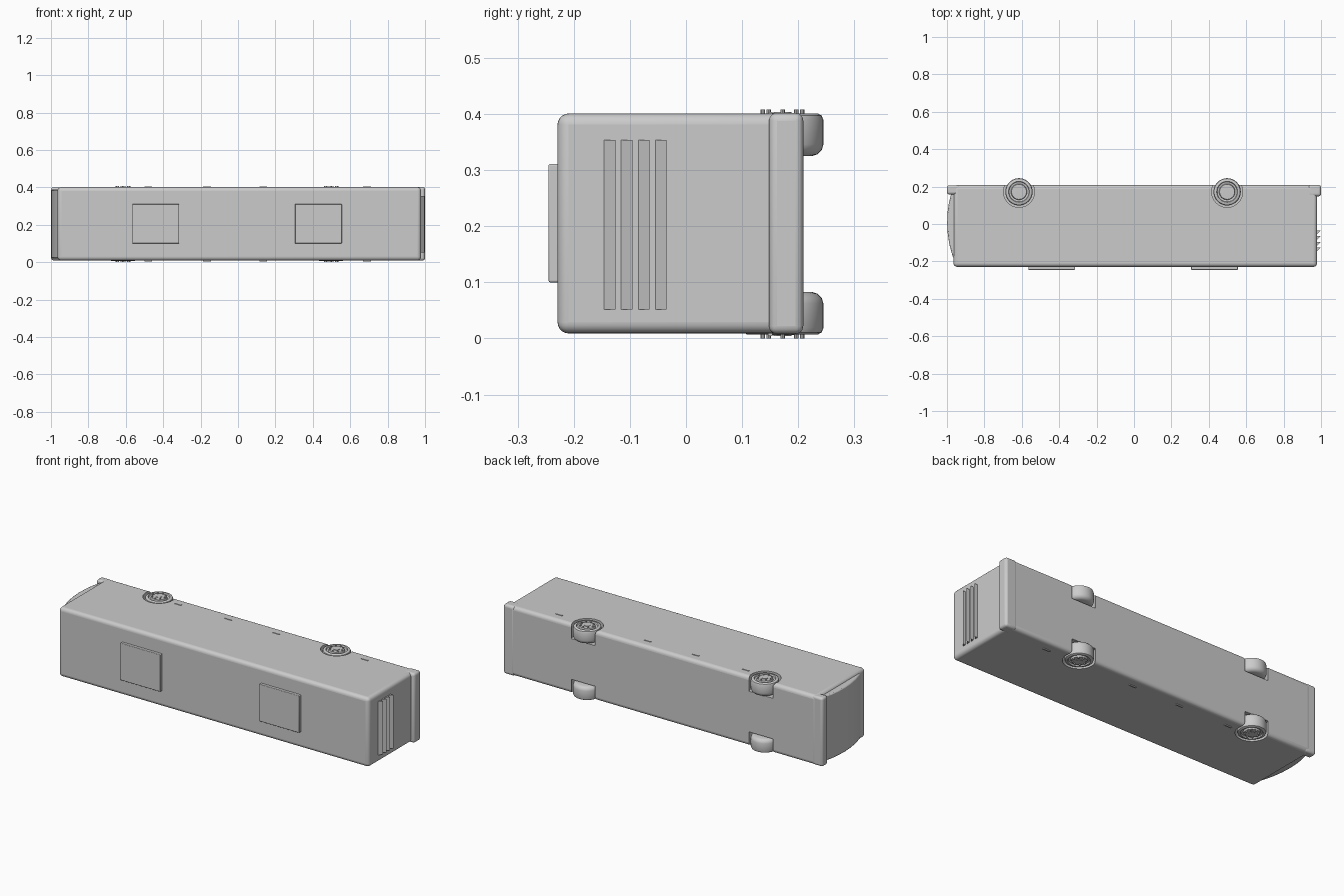
import bpy, bmesh, math
from mathutils import Matrix, Vector

if "Cube" in bpy.data.objects:
    bpy.data.objects.remove(bpy.data.objects["Cube"])

ZC = 0.204  # mid-width of the coach, which lies on its side (roof towards -y)


def finish(name, bm):
    bmesh.ops.recalc_face_normals(bm, faces=bm.faces)
    me = bpy.data.meshes.new(name)
    bm.to_mesh(me)
    bm.free()
    ob = bpy.data.objects.new(name, me)
    bpy.context.collection.objects.link(ob)
    return ob


def smooth(ob, angle=35):
    bpy.ops.object.select_all(action='DESELECT')
    ob.select_set(True)
    bpy.context.view_layer.objects.active = ob
    bpy.ops.object.shade_smooth_by_angle(angle=math.radians(angle))


def bevel(ob, width, segments=4):
    m = ob.modifiers.new("bevel", 'BEVEL')
    m.width, m.segments, m.limit_method = width, segments, 'ANGLE'
    m.angle_limit = math.radians(40)


def box(name, lo, hi, r=0.0, segs=4):
    bm = bmesh.new()
    bmesh.ops.create_cube(bm, size=1)
    lo, hi = Vector(lo), Vector(hi)
    for v in bm.verts:
        v.co = Vector([(lo[i] + hi[i]) / 2 + v.co[i] * (hi[i] - lo[i]) for i in range(3)])
    ob = finish(name, bm)
    if r:
        bevel(ob, r, segs)
        smooth(ob)
    return ob


def prism(name, pts, z0, z1):
    bm = bmesh.new()
    f = bm.faces.new([bm.verts.new((x, y, z0)) for x, y in pts])
    g = bmesh.ops.extrude_face_region(bm, geom=[f])
    bmesh.ops.translate(bm, vec=(0, 0, z1 - z0),
                        verts=[e for e in g['geom'] if isinstance(e, bmesh.types.BMVert)])
    return finish(name, bm)


def add_cylinder(bm, x, y, z0, z1, r, n):
    bmesh.ops.create_cone(bm, cap_ends=True, segments=n, radius1=r, radius2=r, depth=z1 - z0,
                          matrix=Matrix.Translation((x, y, (z0 + z1) / 2)))


# Main shell
body = box("body", (-0.965, -0.229, 0.009), (0.979, 0.208, 0.401), 0.02, 5)

# Bowed windscreen front
curve = [(-0.90, -0.222), (-0.945, -0.222), (-0.955, -0.21), (-0.972, -0.165), (-0.987, -0.11),
         (-0.996, -0.05), (-0.999, 0.0), (-0.997, 0.06), (-0.99, 0.11), (-0.978, 0.16),
         (-0.978, 0.19), (-0.90, 0.19)]
front = prism("windscreen_front", curve, 0.02, 0.388)
bevel(front, 0.006, 2)
smooth(front)

# Bumpers
box("front_bumper", (-1.0, 0.158, 0.010), (-0.93, 0.207, 0.400), 0.013)
box("rear_bumper", (0.93, 0.148, 0.008), (1.0, 0.209, 0.402), 0.014)

# Roof air units
for i, x in enumerate((-0.565, 0.305)):
    box(f"roof_unit_{i}", (x, -0.245, 0.100), (x + 0.25, -0.22, 0.311), 0.003, 2)

# Rear engine louvres
for i in range(4):
    y = -0.146 + i * 0.0305
    prism(f"louvre_{i}", [(0.975, y), (0.979, y), (0.998, y + 0.02), (0.975, y + 0.02)],
          0.052, 0.354)

# Wheels, hubs and wheel wells
R, WY = 0.073, 0.172
tyre_profile = [(0.0, 0.076), (0.052, 0.076), (0.062, 0.073), (0.070, 0.065), (0.073, 0.055),
                (0.073, 0.012), (0.070, 0.004), (0.063, 0.0), (0.056, 0.0),
                (0.053, 0.007), (0.043, 0.009), (0.040, 0.0), (0.0, -0.001)]
for axle, x in (("front", -0.615), ("rear", 0.498)):
    for side, s in (("left", 1), ("right", -1)):
        face = ZC + s * 0.197
        bm = bmesh.new()
        vs = [bm.verts.new((x + r, WY, face - s * d)) for r, d in tyre_profile]
        edges = [bm.edges.new(p) for p in zip(vs, vs[1:])]
        bmesh.ops.spin(bm, geom=vs + edges, cent=(x, WY, 0), axis=(0, 0, 1),
                       angle=2 * math.pi, steps=40, use_merge=True)
        bmesh.ops.remove_doubles(bm, verts=bm.verts, dist=1e-5)
        smooth(finish(f"{axle}_{side}_wheel", bm))

        # Hub cap and wheel nuts
        bm = bmesh.new()
        a, b = sorted((face - s * 0.01, face + s * 0.003))
        add_cylinder(bm, x, WY, a, b, 0.016, 20)
        a, b = sorted((face - s * 0.01, face + s * 0.007))
        for k in range(8):
            t = k * math.pi / 4
            add_cylinder(bm, x + 0.035 * math.cos(t), WY + 0.035 * math.sin(t), a, b, 0.004, 8)
        smooth(finish(f"{axle}_{side}_wheel_nuts", bm))

        # Wheel well cutter
        bm = bmesh.new()
        a, b = sorted((face - s * 0.082, face + s * 0.03))
        add_cylinder(bm, x, WY, a, b, 0.083, 40)
        cut = finish(f"{axle}_{side}_well_cutter", bm)
        cut.hide_render = True
        cut.hide_set(True)
        m = body.modifiers.new("well", 'BOOLEAN')
        m.operation, m.solver, m.object = 'DIFFERENCE', 'EXACT', cut

# Side marker lamps
for i, x in enumerate((-0.48, -0.165, 0.135, 0.69)):
    for side, s in (("left", 1), ("right", -1)):
        z0, z1 = sorted((ZC + s * 0.19, ZC + s * 0.2))
        box(f"marker_{side}_{i}", (x - 0.021, 0.146, z0), (x + 0.021, 0.154, z1))
